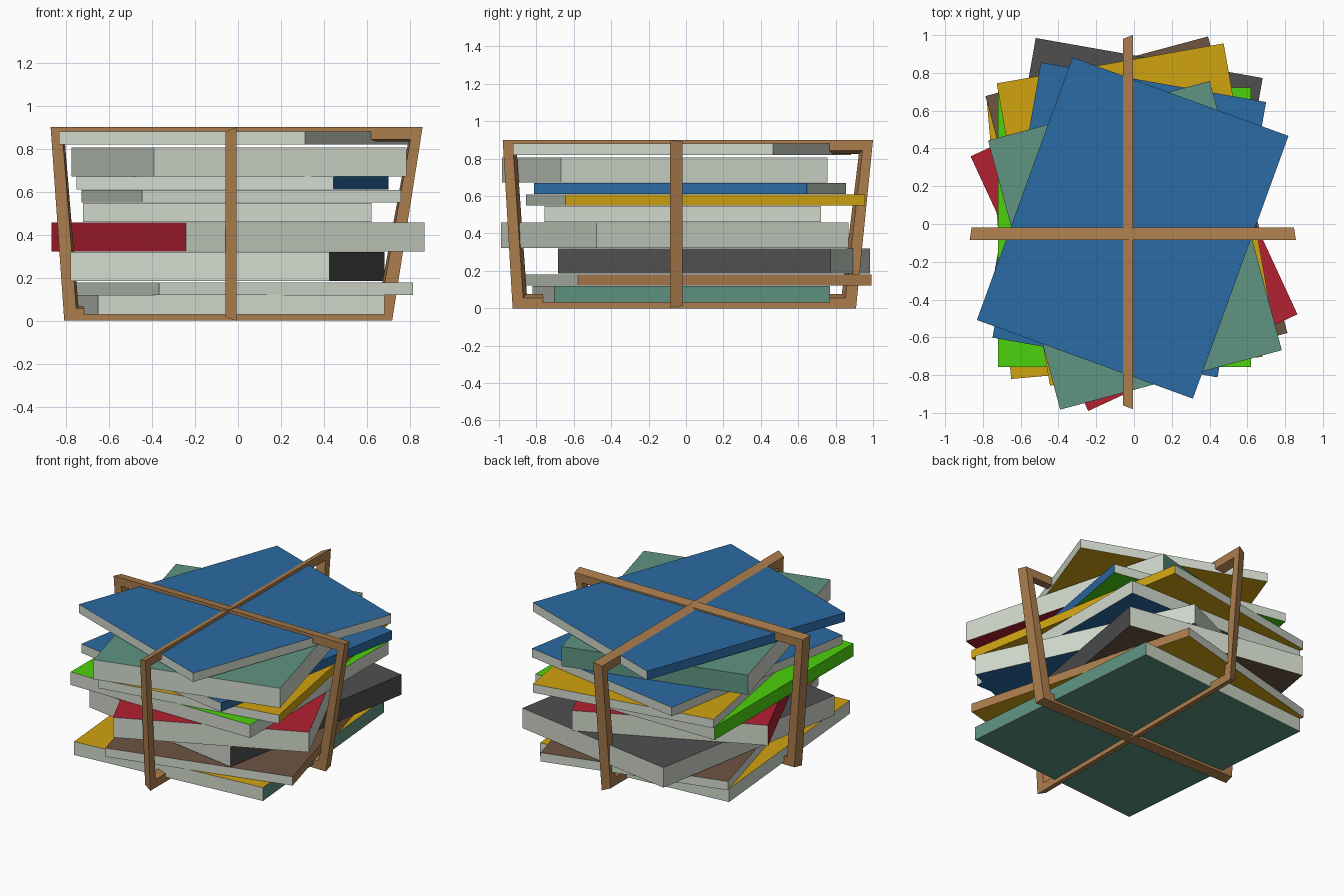
import bpy, bmesh, math
from mathutils import Matrix, Vector

if "Cube" in bpy.data.objects:
    bpy.data.objects.remove(bpy.data.objects["Cube"])


def srgb(c):
    return c / 12.92 if c < 0.04045 else ((c + 0.055) / 1.055) ** 2.4


def material(name, r, g, b):
    m = bpy.data.materials.new(name)
    m.diffuse_color = (srgb(r), srgb(g), srgb(b), 1)
    m.use_nodes = True
    m.node_tree.nodes["Principled BSDF"].inputs["Base Color"].default_value = m.diffuse_color
    return m


MATS = {n: material(n, *c) for n, c in {
    "pages": (0.82, 0.85, 0.80), "teal": (0.37, 0.58, 0.51),
    "yellow": (0.82, 0.64, 0.06), "dark brown": (0.43, 0.33, 0.26),
    "strap tan": (0.67, 0.49, 0.30), "charcoal": (0.31, 0.31, 0.31),
    "red": (0.70, 0.13, 0.19), "green": (0.30, 0.82, 0.05),
    "blue": (0.17, 0.42, 0.64)}.items()}


def finish(name, bm, mats):
    bmesh.ops.recalc_face_normals(bm, faces=bm.faces)
    me = bpy.data.meshes.new(name)
    bm.to_mesh(me)
    bm.free()
    for m in mats:
        me.materials.append(MATS[m])
    ob = bpy.data.objects.new(name, me)
    bpy.context.collection.objects.link(ob)
    return ob


def book(name, w, d, z0, z1, centre, angle, side, top, spine, bottom):
    """Block of pages with a coloured top, underside and one spine side."""
    bm = bmesh.new()
    bmesh.ops.create_cube(bm, size=1)
    bm.normal_update()
    for f in bm.faces:
        if f.normal.z > 0.5:
            f.material_index = 1
        elif f.normal.z < -0.5:
            f.material_index = 3
        elif f.normal.dot(Vector(side)) > 0.5:
            f.material_index = 2
    bmesh.ops.scale(bm, vec=(w, d, z1 - z0), verts=bm.verts)
    ob = finish(name, bm, ["pages", top, spine, bottom])
    ob.location = (*centre, (z0 + z1) / 2)
    ob.rotation_euler.z = math.radians(angle)


R, L, B = (1, 0, 0), (-1, 0, 0), (0, 1, 0)

# stacked books, bottom to top
book("book_1", 1.335, 1.48, 0.03, 0.12, (-0.05, -0.025), 5, R, "yellow", "teal", "teal")
book("book_2", 1.22, 1.625, 0.121, 0.18, (0.013, 0.05), 15, R, "dark brown", "strap tan", "yellow")
book("book_3", 1.22, 1.48, 0.185, 0.32, (-0.048, 0.15), -10, R, "charcoal", "charcoal", "dark brown")
book("book_4", 1.22, 1.485, 0.322, 0.458, (0.0, -0.06), 24.8, L, "red", "red", "blue")
book("book_5", 1.34, 1.48, 0.46, 0.548, (-0.05, -0.017), 0, L, "green", "green", "blue")
book("book_6", 1.22, 1.625, 0.55, 0.608, (0.015, 0.05), 10, R, "yellow", "yellow", "yellow")
book("book_7", 1.21, 1.48, 0.61, 0.67, (-0.025, 0.022), -10, R, "blue", "blue", "green")
book("book_8", 1.215, 1.475, 0.672, 0.805, (0.005, -0.113), 15, B, "teal", "teal", "red")
book("book_9", 1.217, 1.48, 0.82, 0.88, (-0.007, -0.021), -20, L, "blue", "blue", "yellow")


def strap(name, corners, wide, narrow, shrink, along_x, t=0.056):
    """Slightly tapered four-sided band; corners are (u, z) of the outer loop."""
    signs = [(1, 1), (-1, 1), (-1, -1), (1, -1)]
    bm = bmesh.new()

    def loop(pos, inset):
        vs = []
        for (u, z), (su, sz) in zip(corners, signs):
            u, z = u + su * inset, z + sz * inset
            vs.append(bm.verts.new((u, pos, z) if along_x else (pos, u, z)))
        return vs

    loops = [loop(wide, 0), loop(narrow, shrink),
             loop(narrow, shrink + t), loop(wide, t)]
    for k in range(4):
        a, b = loops[k], loops[(k + 1) % 4]
        for i in range(4):
            j = (i + 1) % 4
            bm.faces.new((a[i], a[j], b[j], b[i]))
    finish(name, bm, ["strap tan"])


# two crossed straps around the stack
strap("strap_across", [(-0.807, 0.003), (0.716, 0.003), (0.857, 0.9), (-0.87, 0.9)],
      -0.085, -0.018, 0.01, True)
strap("strap_lengthwise", [(-0.927, 0.0), (0.909, 0.0), (1.0, 0.9), (-0.98, 0.9)],
      -0.006, -0.059, 0.02, False)
